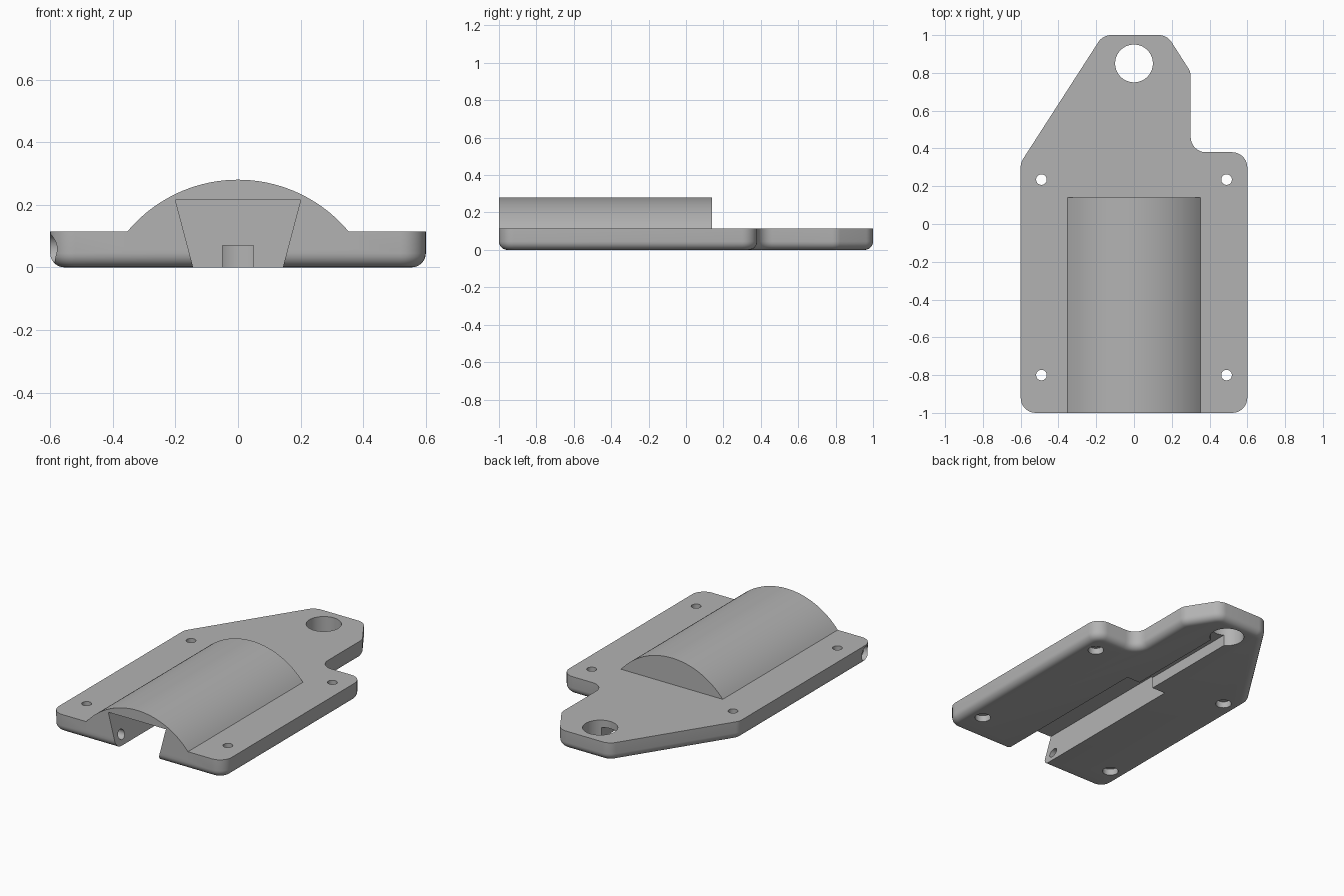
import bpy, bmesh, math
from mathutils import Matrix, Vector

default = bpy.data.objects.get("Cube")
if default:
    bpy.data.objects.remove(default, do_unlink=True)

GREY = (0.45, 0.45, 0.45, 1)
mat = bpy.data.materials.new("plain grey")
mat.use_nodes = True
mat.diffuse_color = GREY
mat.node_tree.nodes["Principled BSDF"].inputs["Base Color"].default_value = GREY


def prism(name, points, direction, fillet=0):
    """Extrude a closed 3D outline along a vector; optionally round the starting rim."""
    bm = bmesh.new()
    base = bm.faces.new([bm.verts.new(p) for p in points])
    rim = list(base.edges)
    moved = bmesh.ops.extrude_face_region(bm, geom=[base], use_keep_orig=True)["geom"]
    bmesh.ops.translate(bm, vec=direction,
                        verts=[g for g in moved if isinstance(g, bmesh.types.BMVert)])
    bmesh.ops.recalc_face_normals(bm, faces=bm.faces)
    if fillet:
        bmesh.ops.bevel(bm, geom=rim, offset=fillet, segments=6, profile=0.5,
                        affect="EDGES", clamp_overlap=False)
    return finish(name, bm)


def cylinder(name, centre, radius, length, axis="Z", segments=40):
    bm = bmesh.new()
    turn = Matrix.Rotation(math.pi / 2, 4, "Y") if axis == "X" else Matrix.Identity(4)
    bmesh.ops.create_cone(bm, cap_ends=True, segments=segments, radius1=radius,
                          radius2=radius, depth=length,
                          matrix=Matrix.Translation(centre) @ turn)
    return finish(name, bm)


def finish(name, bm):
    mesh = bpy.data.meshes.new(name)
    bm.to_mesh(mesh)
    bm.free()
    mesh.materials.append(mat)
    obj = bpy.data.objects.new(name, mesh)
    bpy.context.collection.objects.link(obj)
    return obj


def combine(target, tool, operation):
    """Apply a boolean and discard the tool."""
    mod = target.modifiers.new(tool.name, "BOOLEAN")
    mod.object, mod.operation, mod.solver = tool, operation, "EXACT"
    bpy.context.view_layer.objects.active = target
    bpy.ops.object.modifier_apply(modifier=mod.name)
    bpy.data.objects.remove(tool, do_unlink=True)


def rounded(corners, radius, steps=8):
    """Replace each corner of a polygon, convex or concave, with an arc."""
    result = []
    for i, c in enumerate(corners):
        p = Vector(c)
        a = (Vector(corners[i - 1]) - p).normalized()
        b = (Vector(corners[(i + 1) % len(corners)]) - p).normalized()
        half = a.angle(b) / 2
        centre = p + (a + b).normalized() * (radius / math.sin(half))
        start = p + a * (radius / math.tan(half)) - centre
        end = p + b * (radius / math.tan(half)) - centre
        for k in range(steps + 1):
            d = start.lerp(end, k / steps)
            total = start.angle(end)
            t = k / steps
            d = (start * math.sin((1 - t) * total) + end * math.sin(t * total)) / math.sin(total)
            result.append((centre.x + d.x, centre.y + d.y, 0))
    return result


# Mounting plate with a rounded lower rim
THICK = 0.115
outline = [(-0.6, -1), (0.6, -1), (0.6, 0.38), (0.3, 0.38), (0.3, 0.805),
           (0.175, 1), (-0.165, 1), (-0.6, 0.325)]
body = prism("mounting_plate", rounded(outline, 0.08), (0, 0, THICK), fillet=0.045)

# Shallow arched housing on top
RADIUS, CENTRE_Z = 0.46, -0.18
spread = math.acos((THICK - CENTRE_Z) / RADIUS)
arch = [(RADIUS * math.sin(a), -1, CENTRE_Z + RADIUS * math.cos(a))
        for a in (spread * (k / 20 - 1) for k in range(41))]
side = arch[-1][0]
arch += [(side, -1, 0.06), (-side, -1, 0.06)]
combine(body, prism("arched_housing", arch, (0, 1.14, 0)), "UNION")

# Dovetail slot, open at the front and below
slot = [(-0.13, -1.1, -0.05), (0.13, -1.1, -0.05), (0.2, -1.1, 0.215), (-0.2, -1.1, 0.215)]
combine(body, prism("dovetail_slot", slot, (0, 1.21, 0)), "DIFFERENCE")

# Narrow channel from the slot to the large hole
channel = [(-0.05, 0, -0.05), (0.05, 0, -0.05), (0.05, 0, 0.07), (-0.05, 0, 0.07)]
combine(body, prism("cable_channel", channel, (0, 0.82, 0)), "DIFFERENCE")
combine(body, cylinder("large_hole", (0, 0.85, 0.05), 0.1, 0.4, segments=64), "DIFFERENCE")

# Screw holes, counterbored from below
for x in (-0.49, 0.49):
    for y in (-0.8, 0.235):
        combine(body, cylinder("screw_hole", (x, y, 0.05), 0.028, 0.4), "DIFFERENCE")
        combine(body, cylinder("counterbore", (x, y, 0), 0.046, 0.08), "DIFFERENCE")

# Cross hole through the right wall into the slot
combine(body, cylinder("cross_hole", (-0.4, -0.93, 0.06), 0.03, 0.6, "X"), "DIFFERENCE")
combine(body, cylinder("cross_counterbore", (-0.6, -0.93, 0.06), 0.045, 0.1, "X"), "DIFFERENCE")

body.select_set(True)
bpy.context.view_layer.objects.active = body
bpy.ops.object.shade_smooth_by_angle(angle=math.radians(30))
